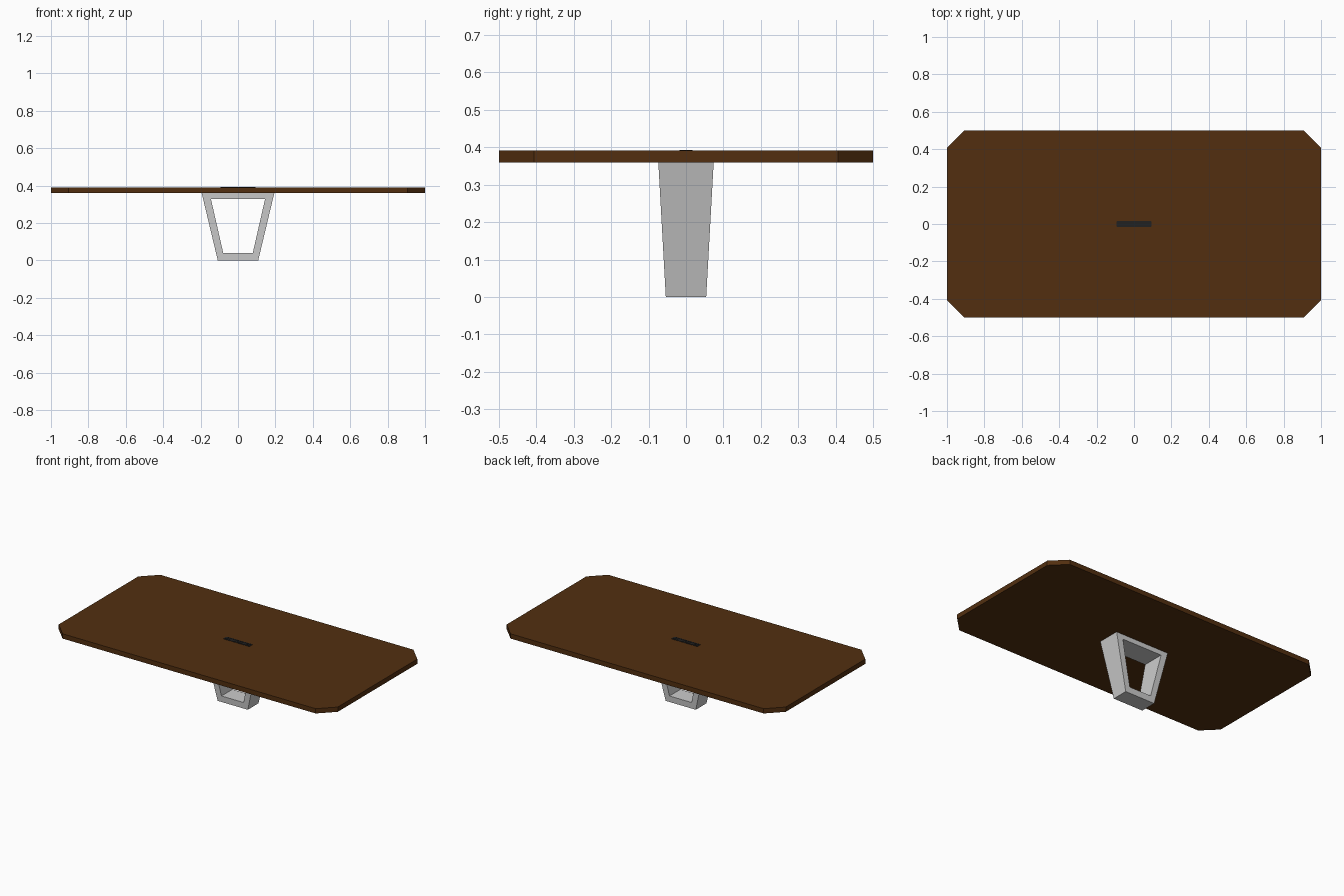
import bpy, bmesh, math

if "Cube" in bpy.data.objects:
    bpy.data.objects.remove(bpy.data.objects["Cube"])


def material(name, color):
    m = bpy.data.materials.new(name)
    m.diffuse_color = color
    m.use_nodes = True
    m.node_tree.nodes["Principled BSDF"].inputs["Base Color"].default_value = m.diffuse_color
    return m


def finish(name, bm, mat=None):
    bmesh.ops.recalc_face_normals(bm, faces=bm.faces)
    me = bpy.data.meshes.new(name)
    bm.to_mesh(me)
    bm.free()
    ob = bpy.data.objects.new(name, me)
    bpy.context.collection.objects.link(ob)
    if mat:
        me.materials.append(mat)
    return ob


def prism(name, outline, z0, z1, mat):
    bm = bmesh.new()
    low = [bm.verts.new((x, y, z0)) for x, y in outline]
    high = [bm.verts.new((x, y, z1)) for x, y in outline]
    bm.faces.new(low)
    bm.faces.new(high)
    n = len(outline)
    for i in range(n):
        j = (i + 1) % n
        bm.faces.new((low[i], low[j], high[j], high[i]))
    return finish(name, bm, mat)


def ring(name, outer, inner, mat=None):
    # outer and inner are (front loop, back loop) pairs of 3D points
    bm = bmesh.new()
    of, ob, nf, nb = [[bm.verts.new(p) for p in loop] for loop in (*outer, *inner)]
    n = len(of)
    for i in range(n):
        j = (i + 1) % n
        for a, b in ((of, nf), (nf, nb), (nb, ob), (ob, of)):
            bm.faces.new((a[i], a[j], b[j], b[i]))
    return finish(name, bm, mat)


def rounded(hx, hy, r, steps=3):
    pts = []
    for k, (sx, sy) in enumerate(((1, 1), (-1, 1), (-1, -1), (1, -1))):
        for s in range(steps + 1):
            a = math.pi / 2 * (k + s / steps)
            pts.append((sx * (hx - r) + r * math.cos(a), sy * (hy - r) + r * math.sin(a)))
    return pts


wood = material("wood", (0.085, 0.028, 0.005, 1))
black = material("black_plastic", (0.015, 0.015, 0.015, 1))
TOP, UNDER = 0.391, 0.36

# Table top with clipped corners
prism("table_top", [(1, -0.407), (1, 0.407), (0.907, 0.5), (-0.907, 0.5),
                    (-1, 0.407), (-1, -0.407), (-0.907, -0.5), (0.907, -0.5)],
      UNDER, TOP, wood)


# Pedestal: open trapezoid frame, deeper towards the top
def frame_loops(z0, x0, z1, x1):
    loop = [(-x0, z0), (x0, z0), (x1, z1), (-x1, z1)]
    return [[(x, s * (0.054 + 0.02 * z / UNDER), z) for x, z in loop] for s in (-1, 1)]


ring("pedestal_frame", frame_loops(0, 0.108, UNDER, 0.194),
     frame_loops(0.04, 0.079, 0.33, 0.145))

# Cable grommet: rim, recessed insert and a row of bristle blocks
rim_out, rim_in = rounded(0.094, 0.017, 0.007), rounded(0.088, 0.011, 0.003)
ring("grommet_rim",
     [[(x, y, z) for x, y in rim_out] for z in (TOP - 0.002, TOP + 0.002)],
     [[(x, y, z) for x, y in rim_in] for z in (TOP - 0.002, TOP + 0.002)], black)
prism("grommet_insert", rim_in, TOP - 0.001, TOP + 0.0006, black)
for i in range(12):
    cx = (i - 5.5) * 0.014
    prism("grommet_bristle", [(cx - 0.005, -0.007), (cx + 0.005, -0.007),
                              (cx + 0.005, 0.007), (cx - 0.005, 0.007)],
          TOP, TOP + 0.0014, black)
